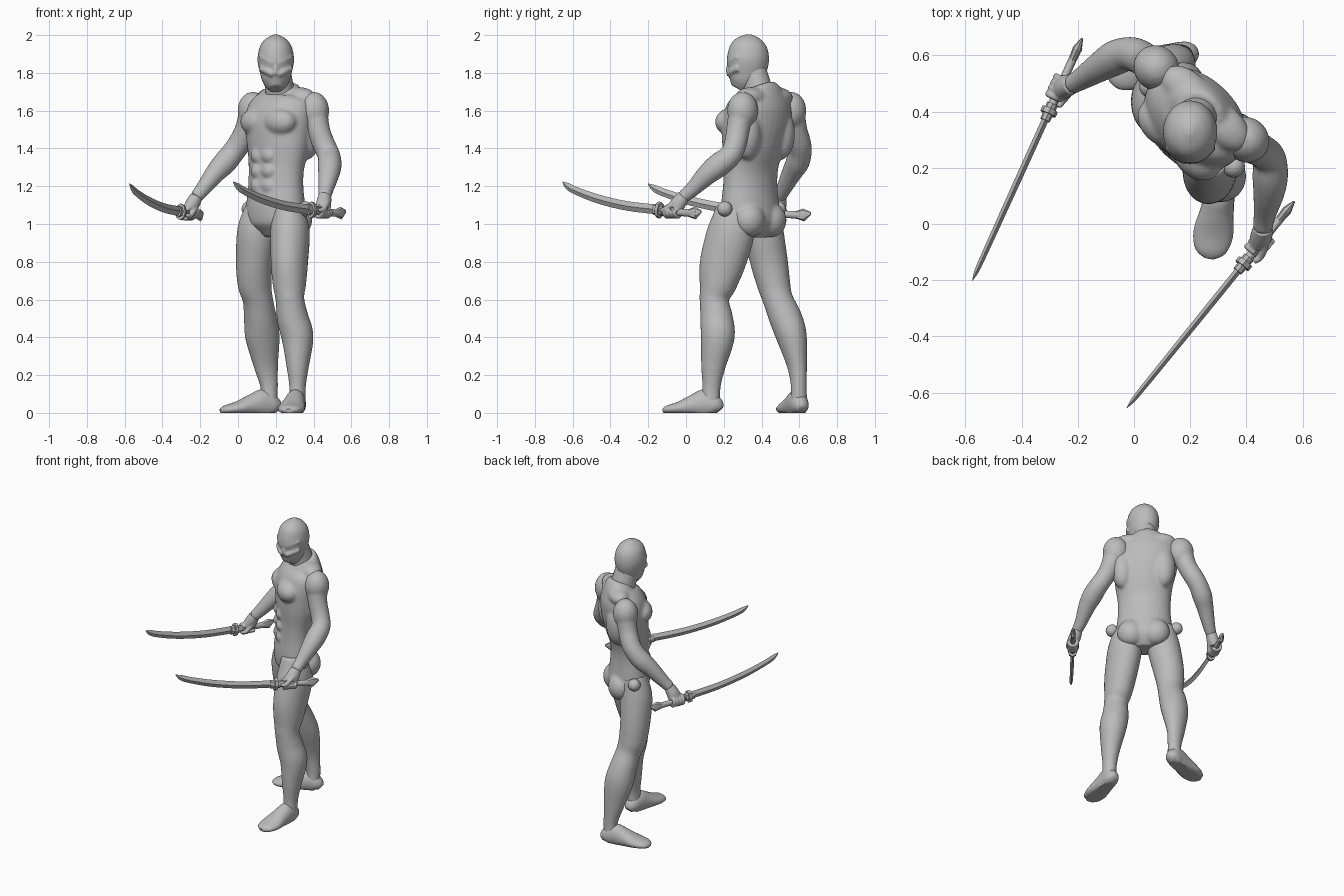
import bpy, bmesh, math
from mathutils import Vector, Matrix

if "Cube" in bpy.data.objects:
    bpy.data.objects.remove(bpy.data.objects["Cube"])

grey = bpy.data.materials.new("plain grey")
grey.use_nodes = True
COLOUR = (0.5, 0.5, 0.5, 1)
grey.diffuse_color = COLOUR
grey.node_tree.nodes["Principled BSDF"].inputs["Base Color"].default_value = COLOUR

# Body frame: the torso is turned towards its own right
UP = Vector((0, 0, 1))
LEFT = Vector((0.72, -0.69, 0)).normalized()
FRONT = LEFT.cross(UP)
CENTRE = Vector((0.2, 0.34, 0))


def body(a, f, z):
    return CENTRE + LEFT * a + FRONT * f + UP * z


def spline(rings, steps):
    # Smooth interpolation through the given rings
    pts = [Vector(r) for r in rings]
    out = []
    for i in range(len(pts) - 1):
        p0, p1, p2, p3 = pts[max(i - 1, 0)], pts[i], pts[i + 1], pts[min(i + 2, len(pts) - 1)]
        for k in range(steps):
            t = k / steps
            out.append(0.5 * (2 * p1 + (p2 - p0) * t + (2 * p0 - 5 * p1 + 4 * p2 - p3) * t * t
                              + (3 * p1 - p0 - 3 * p2 + p3) * t ** 3))
    return out + [pts[-1]]


def loft(bm, rings, side=LEFT, n=20, steps=4, floor=False):
    # Each ring is x, y, z, half width along side, half depth
    rings = spline(rings, steps)
    loops = []
    for i, r in enumerate(rings):
        c = r.to_3d() if len(r) == 3 else Vector(r[:3])
        t = (Vector(rings[min(i + 1, len(rings) - 1)][:3]) - Vector(rings[max(i - 1, 0)][:3])).normalized()
        u = (side - t * side.dot(t)).normalized()
        v = t.cross(u)
        loop = []
        for k in range(n):
            ang = math.tau * k / n
            p = c + u * r[3] * math.cos(ang) + v * r[4] * math.sin(ang)
            if floor:
                p.z = max(p.z, 0)
            loop.append(bm.verts.new(p))
        loops.append(loop)
    for lo, hi in zip(loops, loops[1:]):
        for k in range(n):
            bm.faces.new((lo[k], lo[(k + 1) % n], hi[(k + 1) % n], hi[k]))
    bm.faces.new(loops[0])
    bm.faces.new(loops[-1])


def ball(bm, c, radii, x=LEFT):
    y = UP.cross(x)
    m = Matrix((x, y, UP)).transposed().to_4x4()
    m = Matrix.Translation(c) @ m @ Matrix.Diagonal((*radii, 1))
    bmesh.ops.create_uvsphere(bm, u_segments=24, v_segments=14, radius=1, matrix=m)


def finish(name, bm, voxel=0, angle=50):
    bmesh.ops.recalc_face_normals(bm, faces=bm.faces)
    me = bpy.data.meshes.new(name)
    bm.to_mesh(me)
    bm.free()
    ob = bpy.data.objects.new(name, me)
    bpy.context.collection.objects.link(ob)
    me.materials.append(grey)
    bpy.ops.object.select_all(action='DESELECT')
    ob.select_set(True)
    bpy.context.view_layer.objects.active = ob
    bpy.ops.object.shade_smooth_by_angle(angle=math.radians(angle))
    if voxel:
        rm = ob.modifiers.new("fuse", 'REMESH')
        rm.mode, rm.voxel_size, rm.use_smooth_shade = 'VOXEL', voxel, True
        sm = ob.modifiers.new("soften", 'SMOOTH')
        sm.factor, sm.iterations = 0.5, 4


# Torso with muscles
bm = bmesh.new()
loft(bm, [(*body(a, f, z), w, d) for a, f, z, w, d in (
    (0, -.01, .93, .09, .07), (0, -.01, 1.0, .16, .125), (0, 0, 1.08, .178, .13),
    (0, 0, 1.2, .168, .118), (0, -.005, 1.3, .17, .118), (0, -.02, 1.42, .188, .14),
    (-.01, -.035, 1.54, .205, .15), (-.015, -.06, 1.63, .2, .13),
    (-.015, -.07, 1.69, .14, .095), (-.01, -.06, 1.73, .08, .075))], n=32)
for s in (-1, 1):
    ball(bm, body(s * .085, .055, 1.54), (.1, .075, .075))       # chest
    ball(bm, body(s * .13, -.1, 1.48), (.075, .075, .14))        # back
    ball(bm, body(s * .09 - .01, -.09, 1.67), (.11, .07, .055))  # neck slope
    ball(bm, body(s * .08, -.075, 1.02), (.088, .078, .09))      # seat
    for z in (1.2, 1.28, 1.36):
        ball(bm, body(s * .04, .1, z), (.042, .028, .038))       # belly
finish("torso", bm, .01)

# Neck
bm = bmesh.new()
loft(bm, [(.228, .395, 1.64, .085, .085), (.22, .38, 1.71, .075, .08), (.205, .35, 1.82, .07, .075)])
finish("neck", bm)

# Masked head, turned straight ahead
X = Vector((1, 0, 0))
bm = bmesh.new()
loft(bm, [(.2, y, z, w, d) for y, z, w, d in (
    (.275, 1.715, .035, .04), (.295, 1.75, .066, .078), (.318, 1.8, .084, .1),
    (.328, 1.87, .097, .112), (.33, 1.94, .084, .098), (.332, 1.98, .054, .065),
    (.333, 2.004, .012, .015))], side=X, n=32)
ball(bm, Vector((.2, .23, 1.815)), (.015, .02, .035), X)
for s in (-1, 1):
    for z0, z1, r in ((1.85, 1.885, .014), (1.79, 1.825, .017)):
        loft(bm, [(.2 + s * .012, .228, z0, r, r), (.2 + s * .045, .242, (z0 + z1) / 2, r, r),
                  (.2 + s * .08, .278, z1, r, r)], side=UP)
finish("head", bm, .007)


# Legs
def leg(name, rings, side, knee):
    bm = bmesh.new()
    loft(bm, rings, side=Vector(side).normalized(), n=24)
    ball(bm, Vector(knee), (.045, .045, .055))
    finish(name, bm, .01)


leg("left_leg", [
    (.265, .245, 1.1, .075, .085), (.275, .24, .97, .103, .125), (.272, .195, .8, .098, .123),
    (.272, .168, .68, .088, .1), (.275, .15, .6, .076, .078), (.29, .162, .5, .084, .087),
    (.315, .168, .4, .085, .09), (.316, .145, .25, .06, .066), (.315, .135, .14, .044, .049),
    (.313, .13, .05, .045, .05)], (1, -.2, 0), (.268, .115, .61))
leg("right_leg", [
    (.12, .41, 1.1, .085, .075), (.1, .41, .97, .105, .103), (.085, .44, .8, .1, .096),
    (.088, .465, .68, .088, .09), (.105, .487, .6, .08, .08), (.118, .528, .5, .087, .087),
    (.13, .56, .4, .08, .092), (.148, .588, .25, .052, .066), (.165, .597, .14, .042, .047),
    (.165, .597, .05, .045, .045)], (.25, -.97, 0), (.07, .475, .61))


# Feet
def foot(name, heel, toe):
    heel, toe = Vector(heel), Vector(toe)
    side = (toe - heel).cross(UP).normalized()
    bm = bmesh.new()
    loft(bm, [(*(heel.lerp(toe, t) + UP * h * .4), w, h * .6) for t, w, h in (
        (0, .025, .04), (.07, .045, .085), (.25, .053, .125), (.45, .06, .1),
        (.72, .071, .06), (.92, .055, .04), (1, .022, .022))], side=side, n=24, floor=True)
    finish(name, bm)


foot("left_foot", (.318, .18, 0), (.268, -.12, 0))
foot("right_foot", (.212, .612, 0), (-.09, .525, 0))

# Hip joint balls
for name, s in (("left_hip_ball", 1), ("right_hip_ball", -1)):
    bm = bmesh.new()
    ball(bm, body(s * .205, -.01, 1.08), (.04, .04, .04))
    finish(name, bm)


# Arms
def arm(name, shoulder, path):
    bm = bmesh.new()
    ball(bm, Vector(shoulder), (.085, .08, .1))
    loft(bm, [(*p, p[-1]) for p in path])
    finish(name, bm, .01)


arm("left_arm", (.4, .3, 1.6), [
    (.405, .295, 1.6, .07), (.425, .275, 1.5, .062), (.455, .26, 1.42, .06), (.482, .232, 1.36, .06),
    (.485, .17, 1.31, .064), (.48, .11, 1.26, .056), (.465, .03, 1.18, .04), (.458, -.02, 1.14, .035)])
arm("right_arm", (.08, .555, 1.6), [
    (.075, .56, 1.6, .07), (.045, .58, 1.5, .062), (.01, .6, 1.43, .062), (-.025, .605, 1.38, .061),
    (-.07, .59, 1.325, .063), (-.12, .56, 1.27, .054), (-.19, .515, 1.18, .04), (-.225, .495, 1.14, .035)])


# Curved sword and the hand closed around its grip
def sword_and_hand(label, pommel, heading, wrist):
    pommel, d, wrist = Vector(pommel), Vector(heading).normalized(), Vector(wrist)
    side = d.cross(UP)

    def run(rings, n, steps):
        loft(bm, [(*(pommel + d * s + UP * z), w, h) for s, z, w, h in rings], side=side, n=n, steps=steps)

    bm = bmesh.new()
    run(((.27, .02, .012, .026), (.5, .04, .012, .025), (.7, .077, .011, .024),
         (.85, .12, .01, .021), (.91, .145, .008, .018), (.945, .168, .001, .002)), 4, 4)
    finish(label + "_blade", bm, angle=30)
    bm = bmesh.new()
    run(((.03, 0, .015, .02), (.15, .007, .015, .019), (.29, .02, .016, .021)), 12, 3)
    finish(label + "_grip", bm)
    bm = bmesh.new()
    run(((0, .012, .004, .008), (.04, .003, .017, .034), (.085, .003, .014, .02)), 8, 1)
    finish(label + "_pommel", bm, angle=30)
    bm = bmesh.new()
    run(((.275, .018, .03, .044), (.295, .02, .03, .044)), 8, 1)
    run(((.255, .017, .021, .028), (.32, .022, .018, .03)), 8, 1)
    finish(label + "_guard", bm, angle=30)

    # Palm, four curled fingers and a thumb
    bm = bmesh.new()
    grip = pommel + d * .195 + UP * .012
    to_wrist = wrist - grip
    u = (to_wrist - d * to_wrist.dot(d)).normalized()
    v = d.cross(u)
    loft(bm, [(*wrist, .036, .034), (*wrist.lerp(grip, .45), .042, .038),
              (*wrist.lerp(grip, .8), .046, .034)], side=d)
    for i in range(4):
        c = grip + d * (i - 1.5) * .023
        loft(bm, [(*(c + (u * math.cos(k) + v * math.sin(k)) * .029), .0115, .0115)
                  for k in (-.6, .3, 1.2, 2.1, 3.0, 3.9, 4.6)], side=d, n=10, steps=3)
    loft(bm, [(*(wrist.lerp(grip, .5) - v * .025), .016, .016), (*(grip - v * .032 + d * .03), .014, .014),
              (*(grip - v * .025 + d * .062), .01, .01)], side=u, n=10)
    finish(label + "_hand", bm, .005)


sword_and_hand("left", (.57, .08, 1.055), (-.63, -.777, 0), (.46, -.012, 1.148))
sword_and_hand("right", (-.185, .66, 1.045), (-.413, -.911, 0), (-.22, .498, 1.146))
